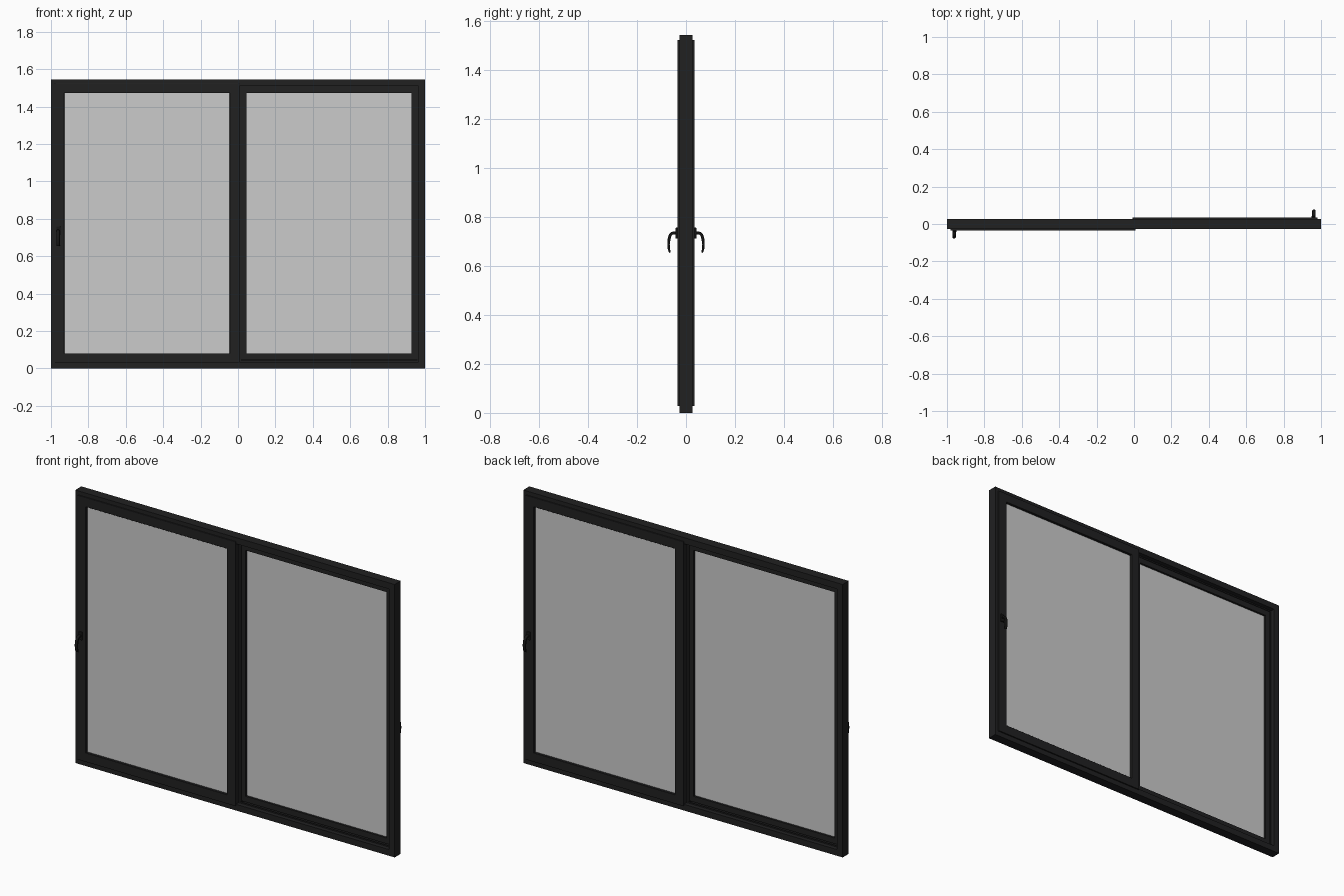
import bpy, bmesh, math
from mathutils import Vector

if "Cube" in bpy.data.objects:
    bpy.data.objects.remove(bpy.data.objects["Cube"])

W, H, D = 1.0, 1.545, 0.027      # half width, height, half depth of the frame


def material(name, rgba):
    m = bpy.data.materials.new(name)
    m.diffuse_color = rgba
    m.use_nodes = True
    m.node_tree.nodes["Principled BSDF"].inputs["Base Color"].default_value = m.diffuse_color
    return m


dark = material("dark_metal", (0.015, 0.015, 0.0155, 1))
black = material("black_metal", (0.008, 0.008, 0.008, 1))
glass_mat = material("tinted_glass", (0.535, 0.535, 0.535, 0.42))


def finish(name, bm, mat, turn=False, smooth=False):
    """Turn bmesh into an object; turn=True spins it half round for the rear sash."""
    if turn:
        for v in bm.verts:
            v.co = Vector((-v.co.x, -v.co.y, v.co.z))
    bmesh.ops.recalc_face_normals(bm, faces=bm.faces[:])
    me = bpy.data.meshes.new(name)
    bm.to_mesh(me)
    bm.free()
    me.materials.append(mat)
    ob = bpy.data.objects.new(name, me)
    bpy.context.collection.objects.link(ob)
    if smooth:
        bpy.ops.object.select_all(action='DESELECT')
        ob.select_set(True)
        bpy.context.view_layer.objects.active = ob
        bpy.ops.object.shade_smooth_by_angle(angle=math.radians(35))
    return ob


def loft(bm, rings, closed):
    """Skin a list of equal-length point rings."""
    vs = [[bm.verts.new(p) for p in r] for r in rings]
    n = len(vs[0])
    for i in range(len(vs) if closed else len(vs) - 1):
        a, b = vs[i], vs[(i + 1) % len(vs)]
        for j in range(n):
            k = (j + 1) % n
            bm.faces.new((a[j], a[k], b[k], b[j]))
    if not closed:
        bm.faces.new(vs[0])
        bm.faces.new(vs[-1])


def mitred_frame(name, x0, x1, z0, z1, profile, turn=False):
    """Sweep an (inset, y) profile round a rectangle with mitred corners."""
    bm = bmesh.new()
    corners = [(x0, z0, 1, 1), (x1, z0, -1, 1), (x1, z1, -1, -1), (x0, z1, 1, -1)]
    loft(bm, [[(x + sx * d, y, z + sz * d) for d, y in profile]
              for x, z, sx, sz in corners], True)
    return finish(name, bm, dark, turn)


def box(name, x0, x1, y0, y1, z0, z1, mat, turn=False, bevel=0):
    bm = bmesh.new()
    loft(bm, [[(x0, y0, z), (x1, y0, z), (x1, y1, z), (x0, y1, z)] for z in (z0, z1)], False)
    if bevel:
        bmesh.ops.bevel(bm, geom=bm.edges[:], offset=bevel, segments=2,
                        affect='EDGES', profile=0.5)
    return finish(name, bm, mat, turn)


# outer frame with a central track rib
mitred_frame("outer_frame", -W, W, 0, H,
             [(0, -D), (0.035, -D), (0.035, -0.002), (0.042, -0.002),
              (0.042, 0.002), (0.035, 0.002), (0.035, D), (0, D)])

# sash section: outer lip over the frame, body inside the opening
sash = [(0, -0.0345), (0.002, -0.0355), (0.0505, -0.0355), (0.0515, -0.0345),
        (0.0515, -0.003), (0.019, -0.003), (0.019, -0.0271), (0, -0.0271)]

# curved handle centreline (y, z), half thickness
grip = [(-0.034, 0.735, 0.006), (-0.047, 0.736, 0.006), (-0.057, 0.734, 0.006),
        (-0.064, 0.727, 0.006), (-0.068, 0.716, 0.006), (-0.0705, 0.702, 0.006),
        (-0.0715, 0.688, 0.005), (-0.0705, 0.674, 0.005), (-0.068, 0.662, 0.004),
        (-0.065, 0.655, 0.003)]


def handle(name, cx, turn):
    bm = bmesh.new()
    rings = []
    pts = [Vector((0, y, z)) for y, z, _ in grip]
    for i, p in enumerate(pts):
        t = (pts[min(i + 1, len(pts) - 1)] - pts[max(i - 1, 0)]).normalized()
        n = Vector((0, -t.z, t.y))
        h, w = grip[i][2], 0.009
        ring = []
        for k in range(12):     # rounded oblong section
            a = 2 * math.pi * k / 12
            c, s = math.cos(a), math.sin(a)
            ring.append(p + n * h * math.copysign(abs(s) ** 0.6, s)
                        + Vector((cx + w * math.copysign(abs(c) ** 0.6, c), 0, 0)))
        rings.append(ring)
    loft(bm, rings, False)
    finish(name, bm, black, turn, True)


# front sash on the left, rear sash is the same turned half round
for side, turn in (("front", False), ("rear", True)):
    mitred_frame(side + "_sash", -0.98, 0.007, 0.028, 1.523, sash, turn)
    box(side + "_glass", -0.932, -0.041, -0.021, -0.015, 0.076, 1.474, glass_mat, turn)
    # interlock closing the gap between the meeting stiles
    box(side + "_interlock", -0.02, 0.0055, -0.030, 0.001, 0.034, 1.511, dark, turn)
    box(side + "_handle_plate", -0.971, -0.949, -0.042, -0.034, 0.712, 0.758,
        black, turn, 0.002)
    handle(side + "_handle", -0.962, turn)
